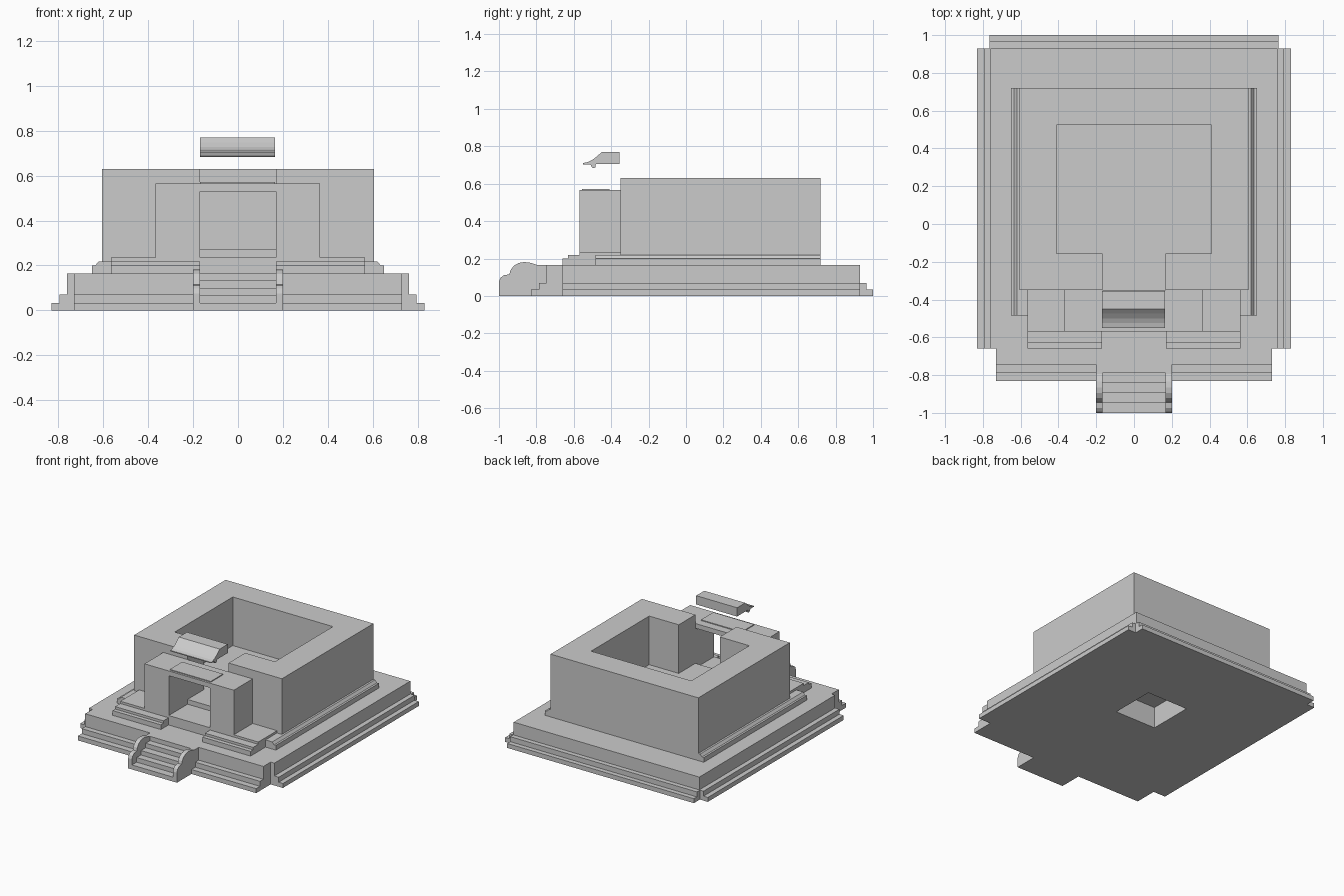
import bpy, bmesh

if "Cube" in bpy.data.objects:
    bpy.data.objects.remove(bpy.data.objects["Cube"])


def prism(name, pts, axis, a, b):
    """Extrude a 2D outline along an axis from a to b."""
    place = {'x': lambda u, v, t: (t, u, v),
             'y': lambda u, v, t: (u, t, v),
             'z': lambda u, v, t: (u, v, t)}[axis]
    bm = bmesh.new()
    lo = [bm.verts.new(place(u, v, a)) for u, v in pts]
    hi = [bm.verts.new(place(u, v, b)) for u, v in pts]
    bm.faces.new(lo)
    bm.faces.new(hi)
    n = len(pts)
    for i in range(n):
        j = (i + 1) % n
        bm.faces.new((lo[i], lo[j], hi[j], hi[i]))
    bmesh.ops.recalc_face_normals(bm, faces=bm.faces)
    me = bpy.data.meshes.new(name)
    bm.to_mesh(me)
    bm.free()
    ob = bpy.data.objects.new(name, me)
    bpy.context.collection.objects.link(ob)
    return ob


def box(name, x0, x1, y0, y1, z0, z1):
    return prism(name, [(x0, y0), (x1, y0), (x1, y1), (x0, y1)], 'z', z0, z1)


def pair(name, pts, axis, a, b):
    """Same part on the right and mirrored on the left."""
    prism(name + "_right", pts, axis, a, b)
    if axis == 'x':
        prism(name + "_left", pts, axis, -a, -b)
    else:
        prism(name + "_left", [(-u, v) for u, v in pts], axis, a, b)


# Main platform with a square pit under the floor
core = box("platform", -.76, .76, -.66, .93, 0, .165)
cutter = box("pit_cutter", -.17, .17, .015, .355, -.1, .16)
cutter.hide_render = True
mod = core.modifiers.new("pit", 'BOOLEAN')
mod.operation = 'DIFFERENCE'
mod.solver = 'EXACT'
mod.object = cutter
bpy.context.view_layer.objects.active = core
bpy.ops.object.modifier_apply(modifier="pit")
bpy.data.objects.remove(cutter)

# Stepped skirts around the platform
pair("side_skirt", [(.76, 0), (.83, 0), (.83, .033), (.795, .033), (.795, .07), (.76, .07)],
     'y', -.66, .93)
prism("back_skirt", [(.93, 0), (1, 0), (1, .033), (.965, .033), (.965, .07), (.93, .07)],
      'x', -.765, .765)
prism("front_platform", [(-.66, 0), (-.83, 0), (-.83, .033), (-.785, .033), (-.785, .07),
                         (-.745, .07), (-.745, .165), (-.66, .165)], 'x', -.73, .73)

# Entrance stairs and curved cheek walls
prism("stairs", [(-.745, 0), (-1, 0), (-1, .033), (-.945, .033), (-.945, .067), (-.895, .067),
                 (-.895, .1), (-.84, .1), (-.84, .133), (-.79, .133), (-.79, .165),
                 (-.745, .165)], 'x', -.17, .17)
pair("stair_cheek", [(-.745, 0), (-1, 0), (-1, .075), (-.992, .097), (-.975, .11), (-.945, .115),
                     (-.938, .138), (-.92, .162), (-.895, .176), (-.865, .181), (-.835, .178),
                     (-.81, .17), (-.795, .165), (-.745, .165)], 'x', .168, .2)

# Temple base mouldings
pair("side_moulding", [(.56, .165), (.65, .165), (.65, .2), (.635, .2), (.62, .218), (.56, .218)],
     'y', -.485, .72)
pair("front_moulding", [(-.485, .165), (-.66, .165), (-.66, .2), (-.63, .2), (-.63, .218),
                        (-.57, .218), (-.57, .235), (-.485, .235)], 'x', .17, .565)
box("porch_floor", -.565, .565, -.57, -.35, .165, .235)

# Chamber walls with an open doorway, and raised floor
prism("chamber_walls", [(.168, -.35), (.605, -.35), (.605, .72), (-.605, .72), (-.605, -.35),
                        (-.168, -.35), (-.168, -.155), (-.41, -.155), (-.41, .525),
                        (.41, .525), (.41, -.155), (.168, -.155)], 'z', .165, .63)
prism("chamber_floor", [(-.168, -.35), (.168, -.35), (.168, -.155), (.41, -.155), (.41, .525),
                        (-.41, .525), (-.41, -.155), (-.168, -.155)], 'z', .165, .27)

# Porch: two piers joined by a thin lintel
prism("porch", [(-.367, .235), (-.168, .235), (-.168, .53), (.168, .53), (.168, .235),
                (.365, .235), (.365, .565), (-.367, .565)], 'y', -.57, -.35)
box("lintel_cap", -.17, .165, -.555, -.41, .565, .571)

# Cornice block hovering above the doorway
prism("cornice", [(-.355, .705), (-.355, .77), (-.45, .77), (-.475, .747), (-.5, .728),
                  (-.525, .716), (-.55, .71), (-.55, .703), (-.51, .703), (-.505, .69),
                  (-.497, .683), (-.485, .686), (-.482, .705)], 'x', -.17, .165)
